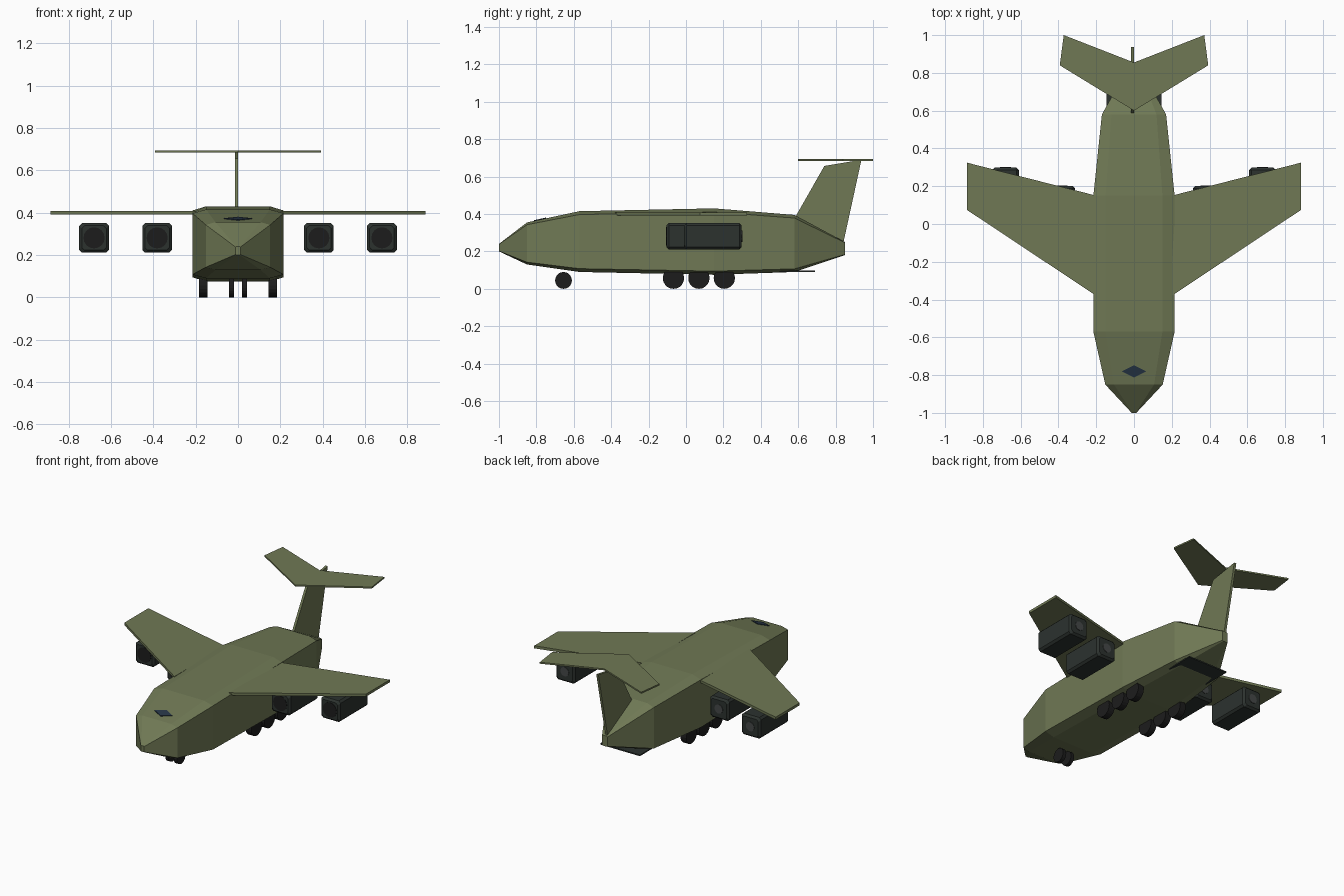
import bpy, bmesh, math
from mathutils import Matrix

if "Cube" in bpy.data.objects:
    bpy.data.objects.remove(bpy.data.objects["Cube"])


def mat(name, r, g, b):
    m = bpy.data.materials.new(name)
    m.diffuse_color = (r, g, b, 1)
    m.use_nodes = True
    m.node_tree.nodes["Principled BSDF"].inputs["Base Color"].default_value = m.diffuse_color
    return m


OLIVE = mat("olive", 0.16, 0.19, 0.09)
DARK = mat("dark_metal", 0.025, 0.032, 0.028)
GREY = mat("exhaust_grey", 0.06, 0.065, 0.065)
RUBBER = mat("rubber", 0.012, 0.012, 0.012)
GLASS = mat("glass", 0.02, 0.035, 0.06)


def finish(name, bm, material):
    bmesh.ops.recalc_face_normals(bm, faces=bm.faces)
    me = bpy.data.meshes.new(name)
    bm.to_mesh(me)
    bm.free()
    me.materials.append(material)
    ob = bpy.data.objects.new(name, me)
    bpy.context.collection.objects.link(ob)
    return ob


def loft(name, rings, material):
    """Bridge equal-sized point rings and cap both ends."""
    bm = bmesh.new()
    vs = [[bm.verts.new(p) for p in r] for r in rings]
    n = len(vs[0])
    for a, b in zip(vs, vs[1:]):
        for i in range(n):
            j = (i + 1) % n
            bm.faces.new((a[i], a[j], b[j], b[i]))
    bm.faces.new(vs[0])
    bm.faces.new(vs[-1])
    return finish(name, bm, material)


def slab(name, outline, z0, z1, material):
    return loft(name, [[(x, y, z) for x, y in outline] for z in (z0, z1)], material)


def cylinder(name, loc, r, depth, axis, sides, material):
    bm = bmesh.new()
    bmesh.ops.create_cone(bm, cap_ends=True, segments=sides, radius1=r, radius2=r, depth=depth,
                          matrix=Matrix.Translation(loc) @ Matrix.Rotation(math.pi / 2, 4, axis))
    return finish(name, bm, material)


# Fuselage: chamfered box sections (y, half width, bottom, top)
def section(y, w, b, t):
    c = 0.055 * (t - b)
    half = [(0.7 * w, t), (w, t - c), (w, b + c), (0.7 * w, b)]
    return [(x, y, z) for x, z in half] + [(-x, y, z) for x, z in reversed(half)]


stations = [(-1.0, 0.012, 0.20, 0.24), (-0.85, 0.152, 0.13, 0.355), (-0.57, 0.215, 0.09, 0.415),
            (0.15, 0.215, 0.075, 0.43), (0.58, 0.17, 0.09, 0.395), (0.85, 0.02, 0.18, 0.25)]
loft("fuselage", [section(*s) for s in stations], OLIVE)

# Cockpit window: thin diamond following the sloping nose roof
loft("cockpit_window", [[(-0.065, -0.78, 0.368 + h), (0, -0.812, 0.361 + h),
                         (0.065, -0.78, 0.368 + h), (0, -0.748, 0.375 + h)]
                        for h in (-0.01, 0.006)], GLASS)

# Wings
for s, side in ((1, "left"), (-1, "right")):
    slab(side + "_wing", [(s * 0.20, -0.38), (s * 0.885, 0.075), (s * 0.885, 0.325), (s * 0.20, 0.15)],
         0.391, 0.408, OLIVE)

# T-tail
slab("tailplane", [(0, 0.60), (0.393, 0.84), (0.372, 1.0), (0, 0.855), (-0.372, 1.0), (-0.393, 0.84)],
     0.684, 0.694, OLIVE)
fin = [(0.585, 0.385), (0.74, 0.657), (0.938, 0.69), (0.84, 0.24)]
loft("tail_fin", [[(x, y, z) for y, z in fin] for x in (-0.015, 0.001)], OLIVE)

# Cargo ramp under the tail
slab("cargo_ramp", [(-0.145, 0.5), (0.145, 0.5), (0.145, 0.69), (-0.145, 0.69)], 0.091, 0.099, DARK)


# Engines: chamfered nacelles with round exhausts
def nacelle_ring(cx, y, r):
    k = r - 0.013
    pts = [(k, r), (r, k), (r, -k), (k, -r), (-k, -r), (-r, -k), (-r, k), (-k, r)]
    return [(cx + x, y, 0.281 + z) for x, z in pts]


for s, side in ((1, "left"), (-1, "right")):
    for pos, x, y0, y1 in (("inner", 0.382, -0.105, 0.202), ("outer", 0.68, -0.01, 0.298)):
        rings = [(y0, 0.058), (y0 + 0.013, 0.07), (y1 - 0.013, 0.07), (y1, 0.058)]
        loft(f"{side}_{pos}_engine", [nacelle_ring(s * x, y, r) for y, r in rings], DARK)
        cylinder(f"{side}_{pos}_exhaust", (s * x, y1, 0.281), 0.03, 0.006, 'X', 16, GREY)
        cylinder(f"{side}_{pos}_intake", (s * x, y0, 0.281), 0.05, 0.004, 'X', 16, RUBBER)

    # Landing gear wheels
    cylinder(side + "_nose_wheel", (s * 0.031, -0.655, 0.045), 0.045, 0.024, 'Y', 20, RUBBER)
    for i, y in enumerate((-0.067, 0.069, 0.205)):
        cylinder(f"{side}_main_wheel_{i + 1}", (s * 0.164, y, 0.057), 0.057, 0.042, 'Y', 20, RUBBER)
